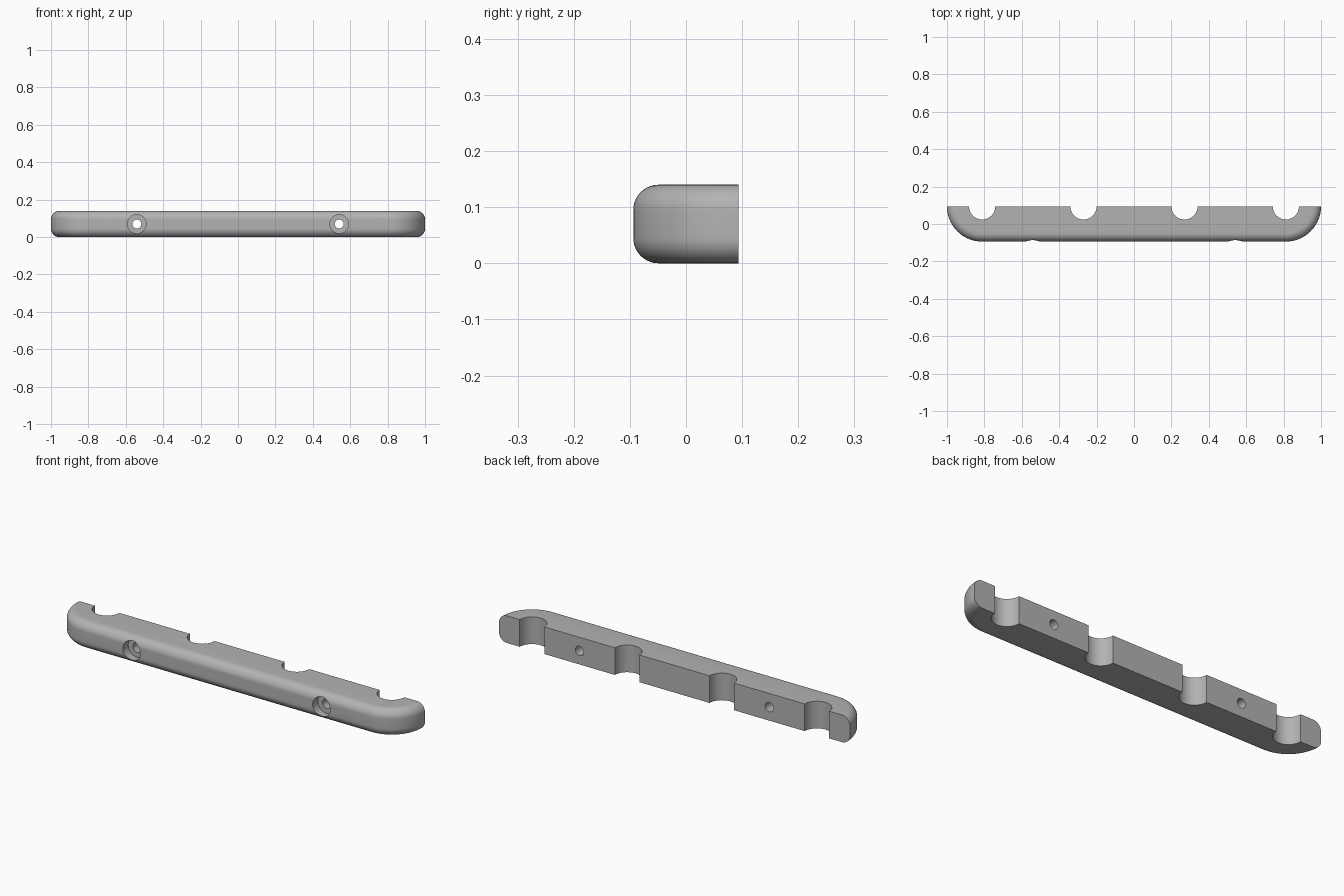
import bpy, bmesh
from math import sin, cos, pi, radians

cube = bpy.data.objects.get("Cube")
if cube:
    bpy.data.objects.remove(cube, do_unlink=True)

HALF, BACK, RADIUS, HEIGHT, FILLET = 1.0, 0.094, 0.188, 0.14, 0.045
MID = HEIGHT / 2

gray = bpy.data.materials.new("light gray")
gray.use_nodes = True
gray.diffuse_color = (0.45, 0.45, 0.45, 1)
gray.node_tree.nodes["Principled BSDF"].inputs["Base Color"].default_value = gray.diffuse_color


def loft(name, rings):
    """Skin a list of equally long point rings into a closed solid."""
    bm = bmesh.new()
    loops = [[bm.verts.new(p) for p in ring] for ring in rings]
    for a, b in zip(loops, loops[1:]):
        for i in range(len(a)):
            j = (i + 1) % len(a)
            bm.faces.new((a[i], a[j], b[j], b[i]))
    bm.faces.new(loops[0])
    bm.faces.new(loops[-1])
    bmesh.ops.recalc_face_normals(bm, faces=bm.faces)
    mesh = bpy.data.meshes.new(name)
    bm.to_mesh(mesh)
    bm.free()
    mesh.materials.append(gray)
    obj = bpy.data.objects.new(name, mesh)
    bpy.context.collection.objects.link(obj)
    return obj


def outline(inset, z, steps=24):
    """Straight back, front with two quarter-round corners."""
    r, cx = RADIUS - inset, HALF - RADIUS
    quarter = [pi / 2 * i / steps for i in range(steps + 1)]
    left = [(-cx - r * cos(a), BACK - r * sin(a), z) for a in quarter]
    return left + [(-x, y, z) for x, y, z in reversed(left)]


def cut(target, cutter):
    mod = target.modifiers.new("cut", "BOOLEAN")
    mod.operation, mod.solver, mod.object = "DIFFERENCE", "EXACT", cutter
    bpy.context.view_layer.objects.active = target
    bpy.ops.object.modifier_apply(modifier=mod.name)
    bpy.data.objects.remove(cutter, do_unlink=True)


# Bar with rounded front edges
arc = [pi / 2 * i / 10 for i in range(11)]
lower = [(FILLET * (1 - sin(a)), FILLET * (1 - cos(a))) for a in arc]
levels = lower + [(d, HEIGHT - z) for d, z in reversed(lower)]
bar = loft("mounting_bar", [outline(d, z) for d, z in levels])

turn = [2 * pi * i / 48 for i in range(48)]
for side in (-1, 1):
    # Round notches in the back
    for x in (0.27, HALF - RADIUS):
        cut(bar, loft("notch_cutter", [
            [(side * x + 0.07 * cos(a), BACK + 0.07 * sin(a), z) for a in turn]
            for z in (-0.1, HEIGHT + 0.1)]))
    # Counterbored screw holes
    steps = [(-0.2, 0.05), (-0.05, 0.05), (-0.05, 0.024), (0.2, 0.024)]
    cut(bar, loft("screw_hole_cutter", [
        [(side * 0.541 + r * cos(a), y, MID + r * sin(a)) for a in turn]
        for y, r in steps]))

bpy.ops.object.select_all(action="DESELECT")
bar.select_set(True)
bpy.context.view_layer.objects.active = bar
bpy.ops.object.shade_smooth_by_angle(angle=radians(30))
